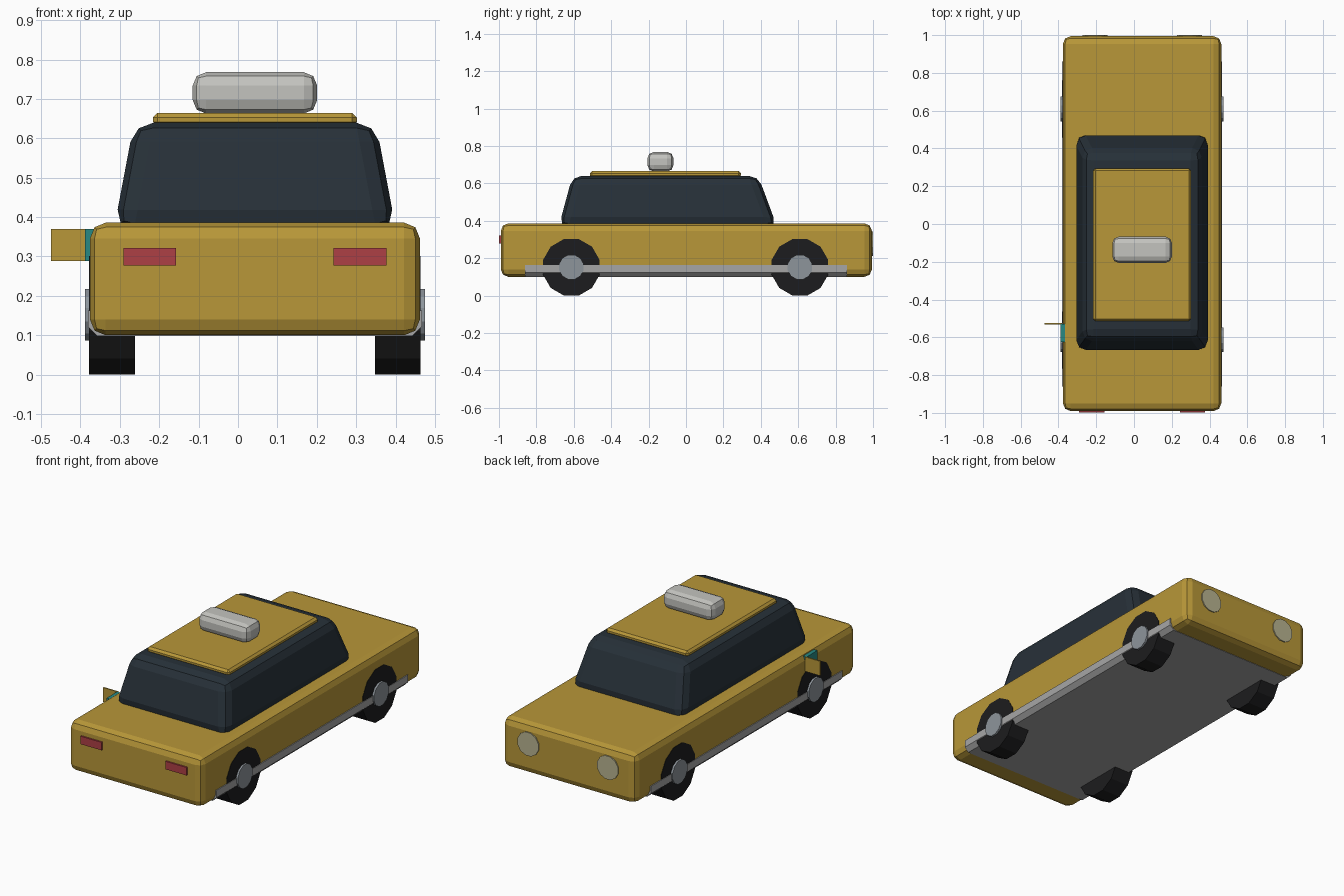
import bpy, bmesh
from math import pi
from mathutils import Matrix

if "Cube" in bpy.data.objects:
    bpy.data.objects.remove(bpy.data.objects["Cube"])

CX = 0.043  # car centreline (the open fuel flap shifts it off x = 0)


def material(name, rgb):
    m = bpy.data.materials.new(name)
    m.diffuse_color = (*rgb, 1)
    m.use_nodes = True
    m.node_tree.nodes["Principled BSDF"].inputs["Base Color"].default_value = m.diffuse_color
    return m


YELLOW = material("yellow_paint", (0.48, 0.31, 0.04))
GLASS = material("dark_glass", (0.02, 0.03, 0.04))
RUBBER = material("rubber", (0.012, 0.012, 0.013))
RED = material("red_lens", (0.42, 0.05, 0.06))
CREAM = material("headlight_lens", (0.48, 0.45, 0.28))
TEAL = material("teal", (0.02, 0.25, 0.23))
STEEL = material("steel", (0.27, 0.30, 0.33))
SILVER = material("silver", (0.55, 0.55, 0.52))
GREY = material("chassis_grey", (0.38, 0.38, 0.38))


def finish(bm, name, mat):
    bmesh.ops.recalc_face_normals(bm, faces=bm.faces)
    me = bpy.data.meshes.new(name)
    bm.to_mesh(me)
    bm.free()
    me.materials.append(mat)
    ob = bpy.data.objects.new(name, me)
    bpy.context.collection.objects.link(ob)
    return ob


def box(name, x, y, z, mat, bevel=0, segments=1, top=None, edges=None):
    """Box from (min, max) ranges; top = (x, y) ranges of a tapered upper face."""
    tx, ty = top or (x, y)
    bm = bmesh.new()
    bmesh.ops.create_cube(bm, size=2)
    for v in bm.verts:
        i, j, k = (int(c > 0) for c in v.co)
        v.co = ((tx if k else x)[i], (ty if k else y)[j], z[k])
    if bevel:
        chosen = [e for e in bm.edges if edges is None or edges(e)]
        bmesh.ops.bevel(bm, geom=chosen, offset=bevel, segments=segments,
                        profile=0.5, affect='EDGES')
    return finish(bm, name, mat)


def disc(name, centre, radius, depth, axis, sides, mat):
    bm = bmesh.new()
    turn = Matrix.Rotation(pi / 2, 4, 'Y' if axis == 'x' else 'X')
    spin = Matrix.Rotation(pi / sides, 4, 'Z')
    bmesh.ops.create_cone(bm, cap_ends=True, segments=sides, radius1=radius,
                          radius2=radius, depth=depth,
                          matrix=Matrix.Translation(centre) @ turn @ spin)
    return finish(bm, name, mat)


def wide(half):
    return (CX - half, CX + half)


# Main body, cabin, roof and roof sign
box("body", wide(0.419), (-0.99, 0.994), (0.10, 0.386), YELLOW, 0.04, 2)
box("cabin", wide(0.358), (-0.68, 0.486), (0.37, 0.64), GLASS, 0.05, 2,
    top=(wide(0.307), (-0.607, 0.386)))
box("roof_panel", wide(0.259), (-0.514, 0.294), (0.63, 0.665), YELLOW, 0.012)
box("roof_sign", wide(0.158), (-0.206, -0.067), (0.663, 0.768), SILVER, 0.034, 2)

# Chassis slab showing as a sill along both sides, lower long edges chamfered
box("chassis", wide(0.424), (-0.86, 0.86), (0.098, 0.163), GREY, 0.024,
    edges=lambda e: all(v.co.z < 0.1 for v in e.verts)
    and abs(e.verts[0].co.y - e.verts[1].co.y) > 1)

for side, label in ((-1, "left"), (1, "right")):
    # Wheels and hubcaps
    for y, end in ((-0.613, "front"), (0.609, "back")):
        disc(f"{end}_{label}_wheel", (CX + side * 0.363, y, 0.151),
             0.156, 0.116, 'x', 12, RUBBER)
        disc(f"{end}_{label}_hubcap", (CX + side * 0.417, y, 0.152),
             0.068, 0.03, 'x', 12, STEEL)
    # Red lamps at -y, round lamps at +y
    lx = CX + side * 0.267
    box(f"{label}_red_lamp", (lx - 0.067, lx + 0.067), (-0.999, -0.97),
        (0.277, 0.322), RED)
    disc(f"{label}_round_lamp", (CX + side * 0.25, 0.985, 0.276),
         0.068, 0.03, 'y', 12, CREAM)

# Fuel filler recess with its flap swung open
box("fuel_recess", (-0.388, -0.36), (-0.625, -0.53), (0.288, 0.37), TEAL)
box("fuel_flap", (-0.475, -0.38), (-0.531, -0.524), (0.288, 0.37), YELLOW)
